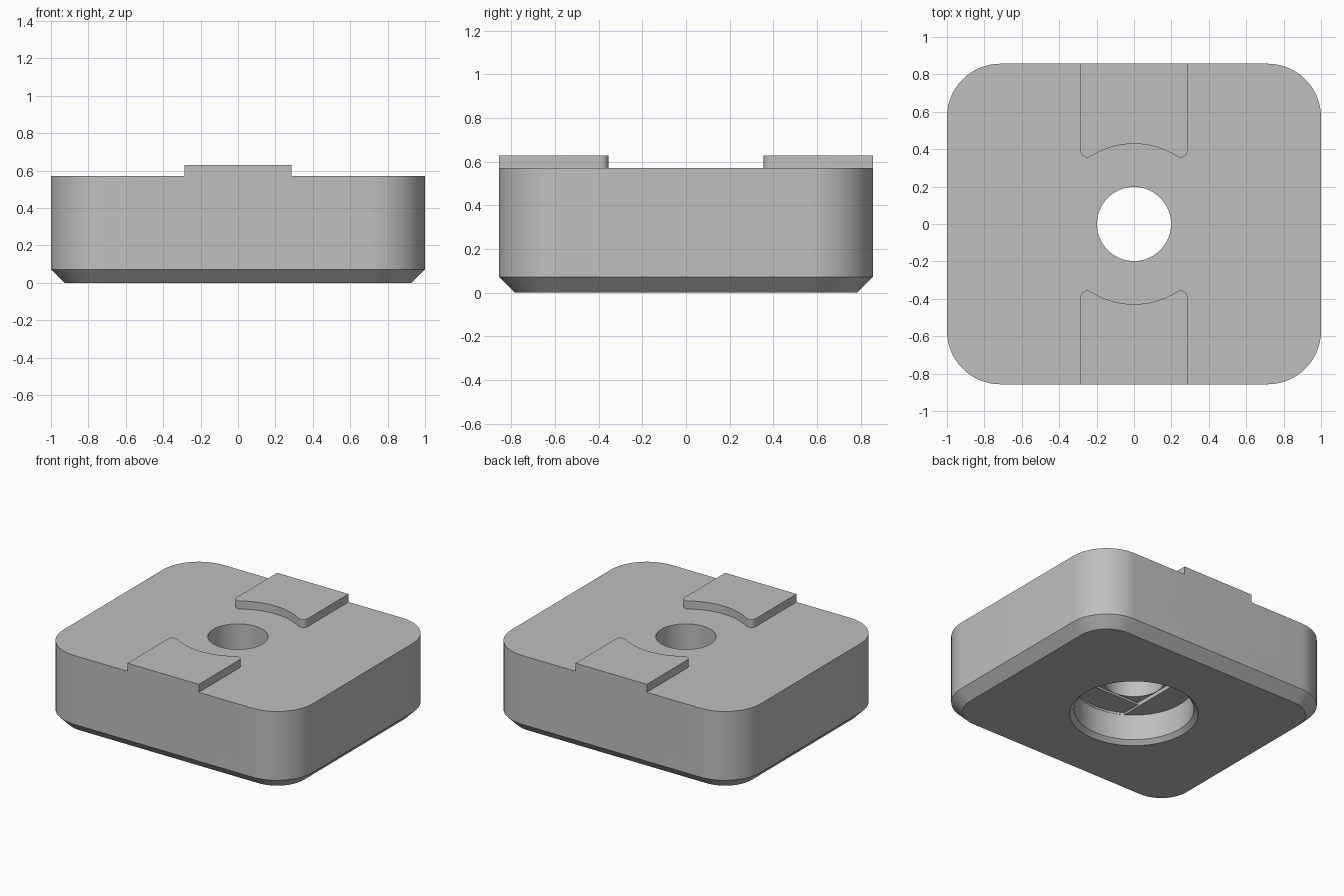
import bpy, bmesh, math

if "Cube" in bpy.data.objects:
    bpy.data.objects.remove(bpy.data.objects["Cube"])

W, D, H = 1.0, 0.857, 0.571        # half width, half depth, body height
CH, R = 0.072, 0.286               # bottom chamfer, corner radius
HOLE, BORE = 0.198, 0.393          # through hole and counterbore radii


def arc(cx, cy, r, a0, a1, n):
    return [(cx + r * math.cos(math.radians(a0 + (a1 - a0) * i / n)),
             cy + r * math.sin(math.radians(a0 + (a1 - a0) * i / n))) for i in range(n + 1)]


def circle(r, n=96):
    return arc(0, 0, r, 0, 360, n)[:-1]


def rounded_rect(w, d, r, n=16):
    pts = []
    for sx, sy, a in ((1, 1, 0), (-1, 1, 90), (-1, -1, 180), (1, -1, 270)):
        pts += arc(sx * (w - r), sy * (d - r), r, a, a + 90, n)
    return pts


def loft(name, sections):
    """Closed solid through stacked outlines: [(outline, z), ...]."""
    bm = bmesh.new()
    rings = [[bm.verts.new((x, y, z)) for x, y in pts] for pts, z in sections]
    n = len(rings[0])
    for a, b in zip(rings, rings[1:]):
        for i in range(n):
            j = (i + 1) % n
            bm.faces.new((a[i], a[j], b[j], b[i]))
    bm.faces.new(rings[0][::-1])
    bm.faces.new(rings[-1])
    bmesh.ops.recalc_face_normals(bm, faces=bm.faces)
    me = bpy.data.meshes.new(name)
    bm.to_mesh(me)
    bm.free()
    ob = bpy.data.objects.new(name, me)
    bpy.context.collection.objects.link(ob)
    return ob


def combine(target, tool, operation):
    mod = target.modifiers.new(tool.name, 'BOOLEAN')
    mod.operation, mod.solver, mod.object = operation, 'EXACT', tool
    bpy.context.view_layer.objects.active = target
    bpy.ops.object.modifier_apply(modifier=mod.name)
    bpy.data.objects.remove(tool)


# Rounded block with a chamfered bottom edge
block = loft("mounting_block", [
    (rounded_rect(W - CH, D - CH, R - CH), 0),
    (rounded_rect(W, D, R), CH),
    (rounded_rect(W, D, R), H)])

# Raised keys with a concave inner end and rounded tips
key_half, key_arc, tip = 0.286, 0.4286, 0.036
tx = key_half - tip
ty = math.sqrt((key_arc + tip) ** 2 - tx ** 2)
ang = math.degrees(math.atan2(ty, tx))
outline = [(key_half, D), (-key_half, D)]
outline += arc(-tx, ty, tip, 180, 360 - ang, 12)
outline += arc(0, 0, key_arc, 180 - ang, ang, 24)[1:-1]
outline += arc(tx, ty, tip, 180 + ang, 360, 12)
for name, s in (("back_key", 1), ("front_key", -1)):
    key = loft(name, [([(s * x, s * y) for x, y in outline], z) for z in (0.4, 0.629)])
    combine(block, key, 'UNION')

# Counterbore with a chamfered mouth
combine(block, loft("counterbore", [
    (circle(BORE + 0.059), -0.03), (circle(BORE), 0.029), (circle(BORE), 0.214)]), 'DIFFERENCE')

# Stepped ledge: a slot, then a square, above the counterbore
side = 0.2
a = math.degrees(math.acos(side / (BORE - 0.002)))
slot = arc(0, 0, BORE - 0.002, a, 180 - a, 16) + arc(0, 0, BORE - 0.002, 180 + a, 360 - a, 16)
square = [(side, side), (-side, side), (-side, -side), (side, -side)]
for name, pts, top in (("slot_step", slot, 0.228), ("square_step", square, 0.243)):
    combine(block, loft(name, [(pts, 0.1), (pts, top)]), 'DIFFERENCE')

# Through hole
combine(block, loft("through_hole", [(circle(HOLE), 0.1), (circle(HOLE), 0.8)]), 'DIFFERENCE')

# Colour and shading
grey = bpy.data.materials.new("light_grey")
grey.diffuse_color = (0.52, 0.52, 0.52, 1)
grey.use_nodes = True
grey.node_tree.nodes["Principled BSDF"].inputs["Base Color"].default_value = grey.diffuse_color
block.data.materials.clear()
block.data.materials.append(grey)
for p in block.data.polygons:
    p.material_index = 0
bpy.ops.object.select_all(action='DESELECT')
block.select_set(True)
bpy.context.view_layer.objects.active = block
bpy.ops.object.shade_smooth_by_angle(angle=math.radians(30))
